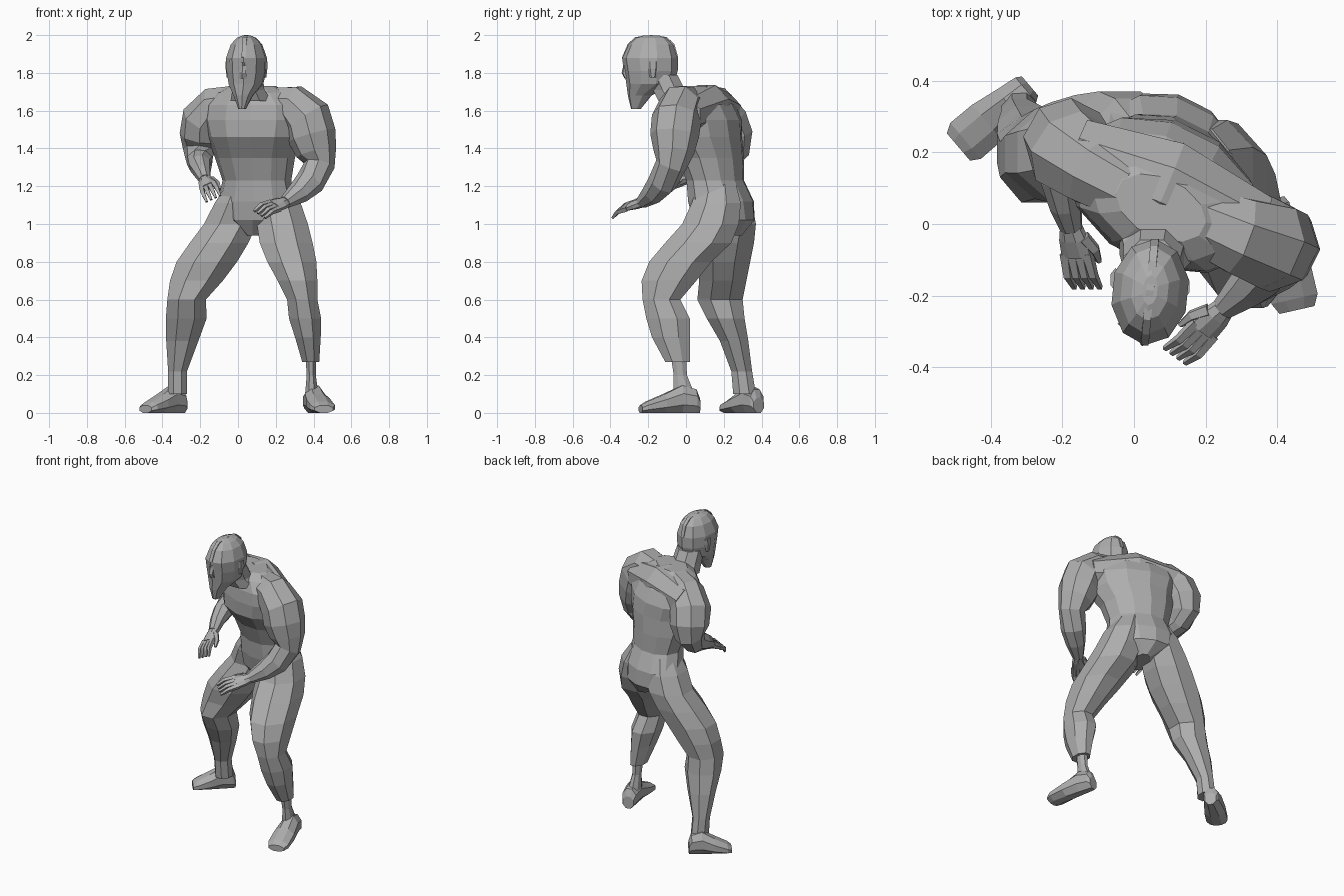
import bpy
import bmesh
import math
from mathutils import Vector

if "Cube" in bpy.data.objects:
    bpy.data.objects.remove(bpy.data.objects["Cube"], do_unlink=True)

UP = Vector((0, 0, 1))
SIDE = Vector((1, 0, 0))
CHEST_SIDE = Vector((.89, -.45, 0))
CHEST_FRONT = Vector((-.45, -.89, 0))

grey = bpy.data.materials.new("clay grey")
grey.use_nodes = True
grey.diffuse_color = (.42, .42, .42, 1)
grey.node_tree.nodes["Principled BSDF"].inputs["Base Color"].default_value = grey.diffuse_color


def loft(name, rings, ref, axis=None, sides=8):
    """Skin faceted rings (x, y, z, half width, half depth) along a path."""
    bm = bmesh.new()
    points = [Vector(ring[:3]) for ring in rings]
    loops = []
    for i, ring in enumerate(rings):
        following = points[min(i + 1, len(points) - 1)]
        previous = points[max(i - 1, 0)]
        along = (axis or (following - previous)).normalized()
        u = (ref - along * ref.dot(along)).normalized()
        v = along.cross(u)
        grow = 1 / math.cos(math.pi / sides)
        width, depth = ring[3] * grow, ring[-1] * grow
        loop = []
        for k in range(sides):
            angle = math.tau * (k + .5) / sides
            offset = u * width * math.cos(angle) + v * depth * math.sin(angle)
            loop.append(bm.verts.new(points[i] + offset))
        loops.append(loop)
    for lower, upper in zip(loops, loops[1:]):
        for k in range(sides):
            n = (k + 1) % sides
            bm.faces.new((lower[k], lower[n], upper[n], upper[k]))
    bm.faces.new(loops[0])
    bm.faces.new(loops[-1])
    bmesh.ops.recalc_face_normals(bm, faces=bm.faces)
    mesh = bpy.data.meshes.new(name)
    bm.to_mesh(mesh)
    bm.free()
    mesh.materials.append(grey)
    obj = bpy.data.objects.new(name, mesh)
    bpy.context.collection.objects.link(obj)


def spot(point, width, depth):
    return (*point, width, depth)


def foot(name, heel, toe):
    """Wedge shaped foot, tall at the ankle and flat at the toe."""
    heel, toe = Vector(heel), Vector(toe)
    line = toe - heel
    rings = []
    for t, width, height in ((0, .035, .08), (.06, .045, .125), (.3, .053, .145),
                             (.6, .065, .1), (.9, .066, .06), (1, .05, .04)):
        point = heel + line * t + UP * height / 2
        rings.append(spot(point, width, height / 2))
    loft(name, rings, line.cross(UP), line)


def hand(name, wrist, direction, thumb_side):
    """Flat palm rolled thumb side up, with four curled fingers and a thumb."""
    wrist, ahead = Vector(wrist), Vector(direction).normalized()
    toward_thumb = ahead.cross(UP).normalized() * thumb_side + UP * .55
    toward_thumb = (toward_thumb - ahead * ahead.dot(toward_thumb)).normalized()
    down = ahead.cross(toward_thumb)
    if down.z > 0:
        down.negate()
    palm = [spot(wrist + ahead * t, width, depth) for t, width, depth in
            ((-.01, .028, .026), (.035, .04, .024), (.09, .044, .016))]
    loft(name + "_palm", palm, toward_thumb)
    for i in range(4):
        spread = i - 1.5
        base = wrist + ahead * .08 + toward_thumb * spread * .023
        knuckle = base + ahead * .07 + toward_thumb * spread * .003
        tip = knuckle + ahead * .05 + down * .025
        loft(f"{name}_finger_{i}", [spot(base, .012, .012), spot(knuckle, .01, .01),
                                    spot(tip, .006, .006)], toward_thumb, sides=4)
    root = wrist + ahead * .03 + toward_thumb * .03
    joint = root + ahead * .045 + toward_thumb * .02 + down * .015
    tip = joint + ahead * .045 + down * .015
    loft(name + "_thumb", [spot(root, .017, .017), spot(joint, .014, .014),
                           spot(tip, .007, .007)], down, sides=5)


# Trunk, twisted toward the right and leaning forward
loft("torso", [
    (.11, .2, .94, .05, .1),
    (.1, .2, 1.02, .19, .155),
    (.1, .185, 1.12, .21, .16),
    (.1, .155, 1.23, .185, .14),
    (.09, .13, 1.35, .215, .16),
    (.09, .085, 1.46, .255, .195),
    (.085, .08, 1.55, .28, .19),
    (.08, .065, 1.63, .27, .165),
    (.075, .045, 1.695, .2, .125),
    (.075, .045, 1.73, .13, .08),
], CHEST_SIDE, UP, 12)
loft("upper_back", [
    (-.16, .2, 1.59, .095),
    (.09, .11, 1.61, .125),
    (.34, -.01, 1.57, .095),
], UP)

loft("neck", [
    (.07, -.045, 1.65, .11, .1),
    (.055, -.09, 1.71, .085, .085),
    (.05, -.125, 1.79, .08, .08),
], SIDE, UP)

# Head with tapering jaw
HEAD_SIDE = Vector((1, -.1, 0))
loft("head", [
    (.022, -.265, 1.61, .02, .025),
    (.028, -.245, 1.68, .05, .06),
    (.042, -.19, 1.74, .088, .12),
    (.045, -.185, 1.81, .102, .135),
    (.045, -.19, 1.88, .104, .142),
    (.045, -.185, 1.95, .08, .117),
    (.045, -.185, 1.985, .05, .08),
    (.045, -.185, 1.998, .02, .04),
], HEAD_SIDE, UP, 10)

# Crest strip following the skull from brow to nape
crest = ((-.332, 1.88), (-.302, 1.95), (-.265, 1.983), (-.185, 1.993),
         (-.105, 1.983), (-.068, 1.95), (-.048, 1.88))
loft("skull_ridge", [(.063 + y / 10, y, z, .011, .007) for y, z in crest], SIDE, sides=4)

loft("nose", [
    (.03, -.318, 1.85, .012, .01),
    (.028, -.322, 1.8, .015, .016),
    (.028, -.312, 1.77, .018, .012),
], SIDE, UP, 5)
for label, sign in (("left", 1), ("right", -1)):
    # Slanted brow and ear on each side
    middle = Vector((.03, -.326, 1.845))
    outer = middle + HEAD_SIDE * sign * .065 + Vector((0, .05, .02))
    loft(label + "_brow", [spot(middle, .01, .01), spot(outer, .01, .014)], UP, sides=4)
    ear = Vector((.045, -.165, 1.82)) + HEAD_SIDE * sign * .097
    loft(label + "_ear", [spot(ear - UP * .045, .008, .014), spot(ear, .013, .025),
                          spot(ear + UP * .04, .013, .028)], SIDE, UP, 6)

# Arms from inside the shoulder to the wrist
loft("left_arm", [
    (.17, .02, 1.63, .09),
    (.29, -.03, 1.625, .107),
    (.365, -.05, 1.56, .122),
    (.39, -.06, 1.47, .12),
    (.415, -.065, 1.38, .1),
    (.43, -.08, 1.31, .076),
    (.38, -.125, 1.22, .072),
    (.32, -.175, 1.165, .057),
    (.25, -.235, 1.115, .032),
], CHEST_FRONT)
loft("right_arm", [
    (-.02, .1, 1.64, .09),
    (-.11, .15, 1.625, .102),
    (-.175, .2, 1.55, .117),
    (-.19, .235, 1.46, .112),
    (-.2, .245, 1.39, .085),
    (-.203, .2, 1.335, .066),
    (-.2, .12, 1.31, .056),
    (-.19, .05, 1.275, .043),
    (-.175, -.01, 1.235, .03),
], CHEST_FRONT)
hand("left_hand", (.25, -.235, 1.115), (-.15, -.165, -.05), 1)
hand("right_hand", (-.175, -.01, 1.235), (.04, -.2, -.09), -1)

# Legs, left one forward with a slim ankle below a wide shin cuff
loft("left_leg", [
    (.185, .165, 1.21, .08, .1),
    (.21, .16, 1.11, .122, .13),
    (.235, .13, 1, .135, .15),
    (.255, .065, .9, .14, .175),
    (.285, -.03, .8, .13, .165),
    (.315, -.09, .7, .105, .145),
    (.34, -.13, .6, .08, .1),
    (.355, -.095, .5, .085, .115),
    (.37, -.08, .4, .068, .1),
    (.385, -.045, .27, .045, .065),
], SIDE, UP)
loft("left_ankle", [
    (.385, -.04, .3, .028, .04),
    (.388, -.03, .2, .024, .035),
    (.39, -.01, .1, .035, .055),
], SIDE, UP)
loft("right_leg", [
    (.02, .2, 1.21, .08, .1),
    (-.002, .215, 1.11, .122, .135),
    (-.04, .235, 1, .14, .135),
    (-.1, .215, .9, .155, .145),
    (-.165, .2, .8, .16, .14),
    (-.22, .195, .7, .14, .125),
    (-.272, .18, .6, .102, .12),
    (-.274, .21, .5, .108, .1),
    (-.295, .255, .38, .085, .075),
    (-.32, .295, .22, .05, .055),
    (-.32, .31, .1, .05, .06),
], SIDE, UP)
foot("left_foot", (.385, .07, 0), (.455, -.24, 0))
foot("right_foot", (-.29, .385, 0), (-.49, .215, 0))
